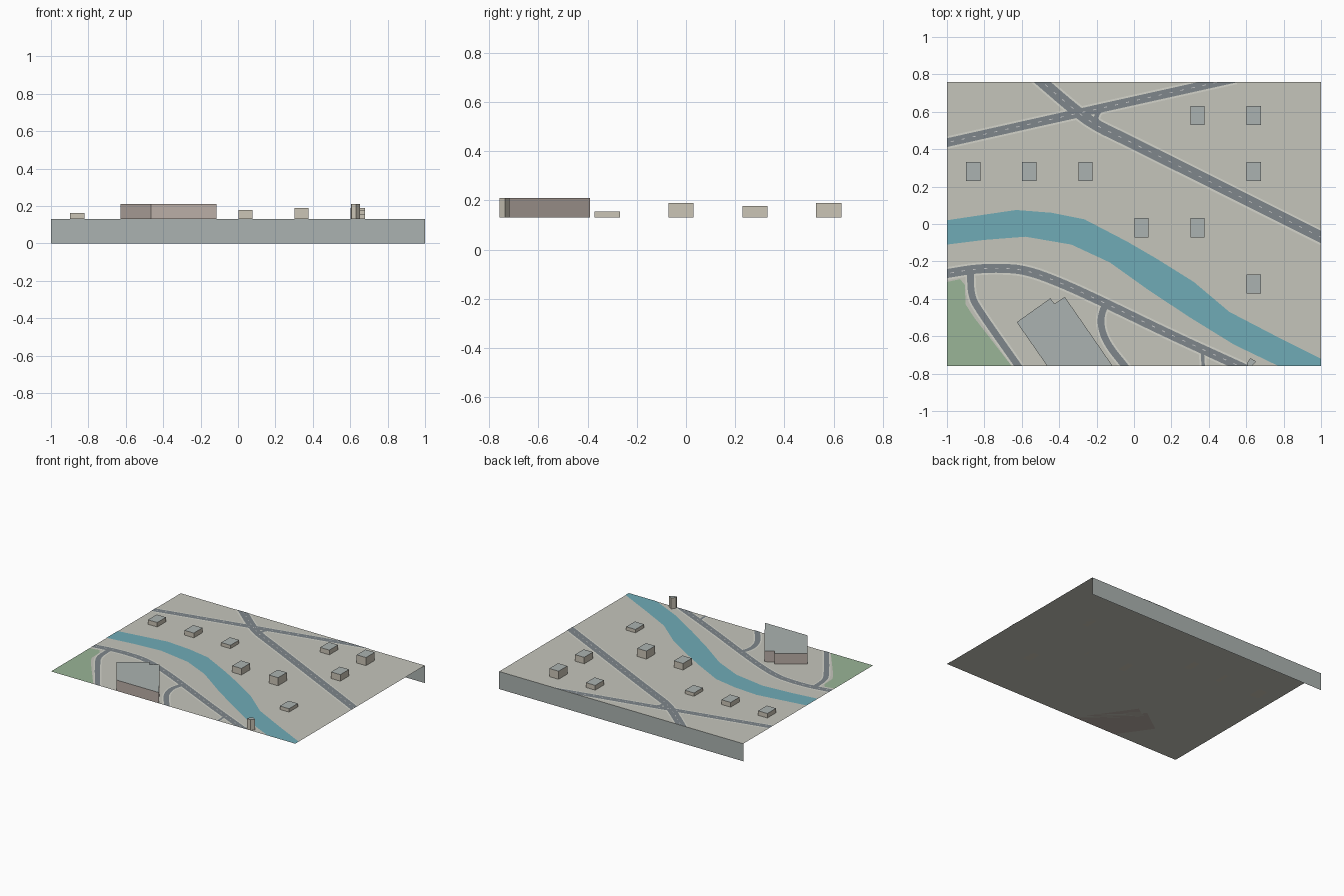
import bpy, bmesh
from mathutils import Vector

if "Cube" in bpy.data.objects:
    bpy.data.objects.remove(bpy.data.objects["Cube"])

W, D, H = 1.0, 0.758, 0.13      # half width, half depth, ground height


def material(name, r, g, b):
    m = bpy.data.materials.new(name)
    m.diffuse_color = (r, g, b, 1)
    m.use_nodes = True
    m.node_tree.nodes["Principled BSDF"].inputs["Base Color"].default_value = m.diffuse_color
    return m


LAND = material("land", 0.56, 0.56, 0.50)
PAVE = material("pavement", 0.66, 0.66, 0.60)
ROAD = material("asphalt", 0.21, 0.24, 0.26)
PAINT = material("road_paint", 0.62, 0.64, 0.64)
WATER = material("water", 0.16, 0.41, 0.47)
GRASS = material("grass", 0.32, 0.46, 0.31)
WALL = material("wall", 0.60, 0.56, 0.47)
BRICK = material("brick", 0.50, 0.43, 0.39)
ROOF = material("roof", 0.41, 0.45, 0.44)


def finish(bm, name, *mats):
    mesh = bpy.data.meshes.new(name)
    bm.to_mesh(mesh)
    bm.free()
    ob = bpy.data.objects.new(name, mesh)
    bpy.context.collection.objects.link(ob)
    for m in mats:
        mesh.materials.append(m)
    return ob


def clip(bm):
    # trim everything to the rectangular map edge
    for n, d in (((1, 0, 0), W), ((-1, 0, 0), W), ((0, 1, 0), D), ((0, -1, 0), D)):
        n = Vector(n)
        bmesh.ops.bisect_plane(bm, geom=bm.verts[:] + bm.edges[:] + bm.faces[:],
                               plane_co=n * d, plane_no=n, clear_outer=True)


def sheet(name, outline, z, mat):
    bm = bmesh.new()
    bm.faces.new([bm.verts.new((x, y, z)) for x, y in outline]).normal_update()
    for f in bm.faces:
        if f.normal.z < 0:
            f.normal_flip()
    return finish(bm, name, mat)


def smooth_path(pts, rounds=2):
    # corner cutting, then run past the map edge where the road leaves it
    p = [Vector(q) for q in pts]
    for _ in range(rounds):
        out = [p[0]]
        for a, b in zip(p, p[1:]):
            out += [a.lerp(b, 0.25), a.lerp(b, 0.75)]
        p = out + [p[-1]]
    for end, inner in ((0, 1), (-1, -2)):
        if abs(p[end].x) > 0.98 or abs(p[end].y) > 0.75:
            p[end] = p[end] + (p[end] - p[inner]).normalized() * 0.1
    return p


def ribbon(name, path, width, z, mat):
    bm = bmesh.new()
    rows = []
    for i, c in enumerate(path):
        t = (path[min(i + 1, len(path) - 1)] - path[max(i - 1, 0)]).normalized()
        side = Vector((-t.y, t.x)) * width / 2
        rows.append([bm.verts.new((*(c + s * side), z)) for s in (-1, 1)])
    for (a, b), (c, d) in zip(rows, rows[1:]):
        bm.faces.new((a, c, d, b))
    clip(bm)
    return finish(bm, name, mat)


def dashes(name, path, z, step=0.06, length=0.018, width=0.004):
    bm = bmesh.new()
    carry = 0.0
    for a, b in zip(path, path[1:]):
        seg = (b - a).length
        t = (b - a).normalized()
        side = Vector((-t.y, t.x)) * width / 2
        while carry < seg:
            p, q = a + t * carry, a + t * (carry + length)
            bm.faces.new([bm.verts.new((*v, z)) for v in (p - side, q - side, q + side, p + side)])
            carry += step
        carry -= seg
    clip(bm)
    return finish(bm, name, PAINT)


def building(name, outline, top, wall_mat):
    # vertical prism with walls in one colour and the flat roof in another
    bm = bmesh.new()
    base = bm.faces.new([bm.verts.new((x, y, H)) for x, y in outline])
    ext = bmesh.ops.extrude_face_region(bm, geom=[base])
    verts = [v for v in ext["geom"] if isinstance(v, bmesh.types.BMVert)]
    bmesh.ops.translate(bm, verts=verts, vec=(0, 0, top - H))
    bmesh.ops.recalc_face_normals(bm, faces=bm.faces[:])
    for f in bm.faces:
        f.material_index = 1 if f.normal.z > 0.5 else 0
    return finish(bm, name, wall_mat, ROOF)


# ground sheet and the upright panel along its back edge
sheet("ground", [(-W, -D), (W, -D), (W, D), (-W, D)], H, LAND)
bm = bmesh.new()
bm.faces.new([bm.verts.new(v) for v in ((W, D, 0), (-W, D, 0), (-W, D, H), (W, D, H))])
finish(bm, "back_panel", ROOF)

# park in the front left corner
sheet("park", [(-W, -D), (-.655, -D), (-.855, -.5), (-.9, -.43), (-.905, -.325),
               (-.93, -.295), (-W, -.31)], H + 0.001, GRASS)

# river between its two banks
north = [(-1, .02), (-.8, .05), (-.63, .075), (-.44, .06), (-.265, .025), (-.035, -.095),
         (.12, -.185), (.32, -.31), (.51, -.47), (.75, -.595), (1, -.72)]
south = [(-1, -.11), (-.8, -.085), (-.58, -.068), (-.335, -.11), (-.13, -.205),
         (.08, -.355), (.3, -.5), (.535, -.645), (.77, -D), (1, -D)]
sheet("river", south + north[::-1], H + 0.002, WATER)

# roads: name, asphalt width, centre line, dashed marking
roads = [
    ("north_road", .046, [(-1, .435), (-.3, .592), (.447, D)], True),
    ("main_road", .06, [(-.49, D), (-.33, .62), (-.21, .53), (-.05, .455), (1, -.07)], True),
    ("link_road", .025, [(-.195, .53), (-.205, .58), (-.17, .62)], False),
    ("river_road", .048, [(-1, -.265), (-.85, -.24), (-.72, -.235), (-.58, -.245),
                          (-.4, -.31), (-.16, -.42), (.19, -.59), (.56, -D)], True),
    ("park_road", .036, [(-.875, -.25), (-.872, -.38), (-.83, -.46), (-.62, -D)], False),
    ("yard_road", .036, [(-.15, -.42), (-.18, -.5), (-.17, -.58), (-.13, -.66),
                         (-.05, -D)], False),
    ("side_lane", .018, [(.365, -.68), (.37, -D)], False),
]
for name, width, pts, marked in roads:
    path = smooth_path(pts)
    ribbon(name + "_pavement", path, width + 0.02, H + 0.001, PAVE)
    ribbon(name, path, width, H + 0.002, ROAD)
    if marked:
        dashes(name + "_marking", path, H + 0.003)

# small houses: x, y, roof height
houses = [(-.86, .28, .163), (-.56, .28, .165), (-.26, .28, .155),
          (.34, .58, .165), (.64, .58, .19), (.64, .28, .178),
          (.04, -.02, .178), (.34, -.02, .19), (.64, -.32, .155)]
for i, (x, y, top) in enumerate(houses):
    building(f"house_{i + 1}", [(x + sx * .038, y + sy * .051) for sx, sy in
                                ((-1, -1), (1, -1), (1, 1), (-1, 1))], top, WALL)

# large hall and narrow tower cut off by the front edge
building("large_hall", [(-.465, -D), (-.115, -D), (-.37, -.39), (-.425, -.427),
                        (-.447, -.397), (-.627, -.525)], .21, BRICK)
building("tower", [(.606, -D), (.632, -D), (.652, -.735), (.623, -.717), (.604, -.745)],
         .21, WALL)
